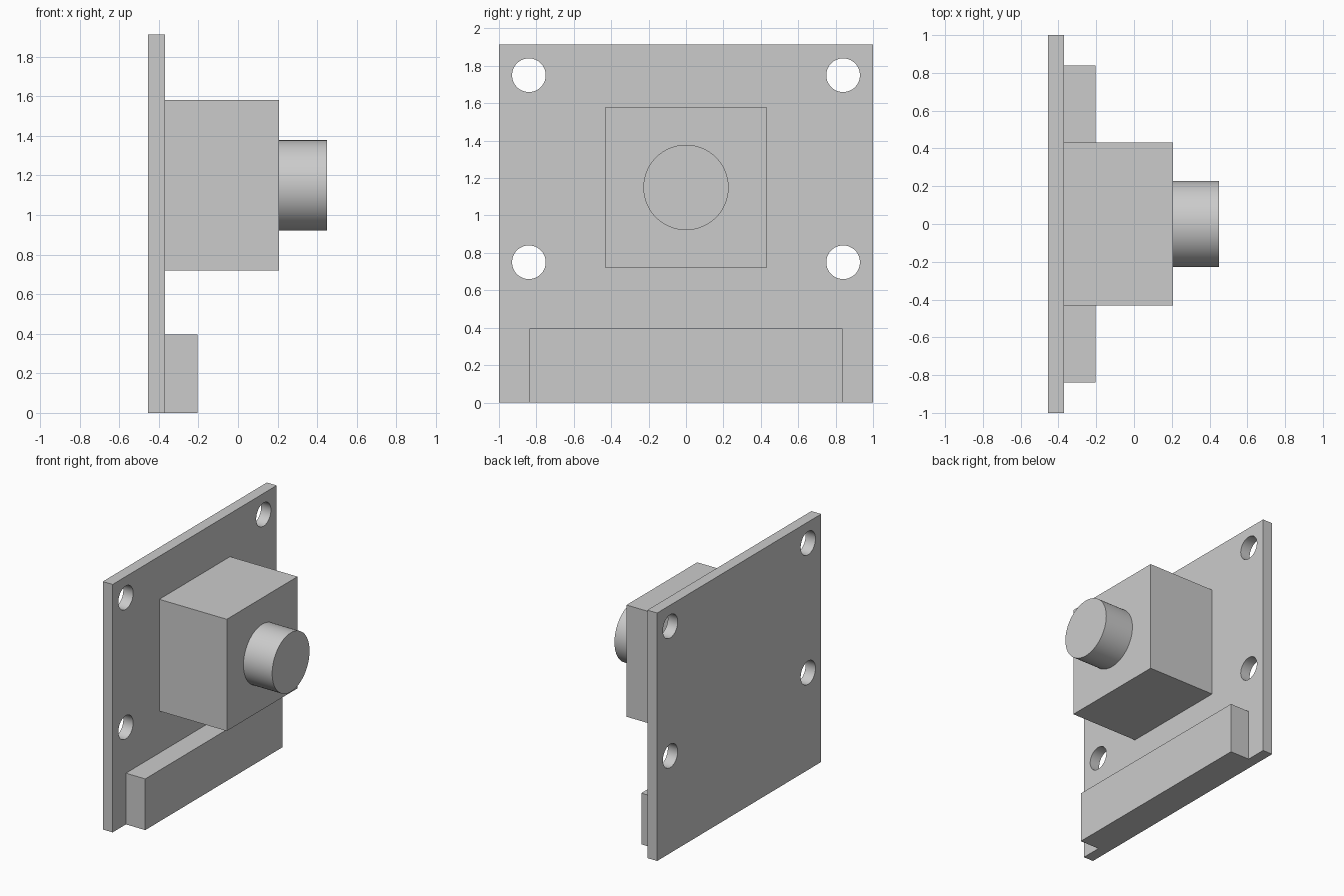
import bpy
import math

default = bpy.data.objects.get("Cube")
if default:
    bpy.data.objects.remove(default, do_unlink=True)

grey = bpy.data.materials.new("light grey")
grey.use_nodes = True
grey.diffuse_color = (0.6, 0.6, 0.6, 1)
grey.node_tree.nodes["Principled BSDF"].inputs["Base Color"].default_value = (0.6, 0.6, 0.6, 1)


def finish(name):
    obj = bpy.context.object
    obj.name = name
    bpy.ops.object.transform_apply(location=False, rotation=True, scale=True)
    obj.data.materials.append(grey)
    return obj


def box(name, x0, x1, width, z0, z1):
    bpy.ops.mesh.primitive_cube_add(size=1, location=((x0 + x1) / 2, 0, (z0 + z1) / 2))
    bpy.context.object.scale = (x1 - x0, width, z1 - z0)
    return finish(name)


def cylinder(name, x0, x1, y, z, radius):
    bpy.ops.mesh.primitive_cylinder_add(
        vertices=64, radius=radius, depth=x1 - x0,
        location=((x0 + x1) / 2, y, z), rotation=(0, math.pi / 2, 0))
    return finish(name)


def smooth(obj):
    bpy.ops.object.select_all(action="DESELECT")
    obj.select_set(True)
    bpy.context.view_layer.objects.active = obj
    bpy.ops.object.shade_smooth_by_angle(angle=math.radians(30))


back, face = -0.454, -0.37

# Circuit board with four mounting holes
board = box("circuit_board", back, face, 2, 0, 1.913)
cutters = []
for y in (-0.84, 0.84):
    for z in (0.75, 1.75):
        cutter = cylinder("hole_cutter", back - 0.1, face + 0.1, y, z, 0.09)
        cutter.hide_render = True
        cutters.append(cutter)
        cut = board.modifiers.new("mounting_hole", "BOOLEAN")
        cut.operation = "DIFFERENCE"
        cut.solver = "EXACT"
        cut.object = cutter

# Apply the holes, then discard the cutters
bpy.ops.object.select_all(action="DESELECT")
board.select_set(True)
bpy.context.view_layer.objects.active = board
for modifier in list(board.modifiers):
    bpy.ops.object.modifier_apply(modifier=modifier.name)
for cutter in cutters:
    bpy.data.objects.remove(cutter, do_unlink=True)
smooth(board)

# Lens housing, lens barrel and bottom connector
box("lens_housing", face, 0.206, 0.862, 0.719, 1.581)
smooth(cylinder("lens_barrel", 0.206, 0.451, 0, 1.15, 0.228))
box("connector", face, -0.205, 1.676, 0, 0.395)
